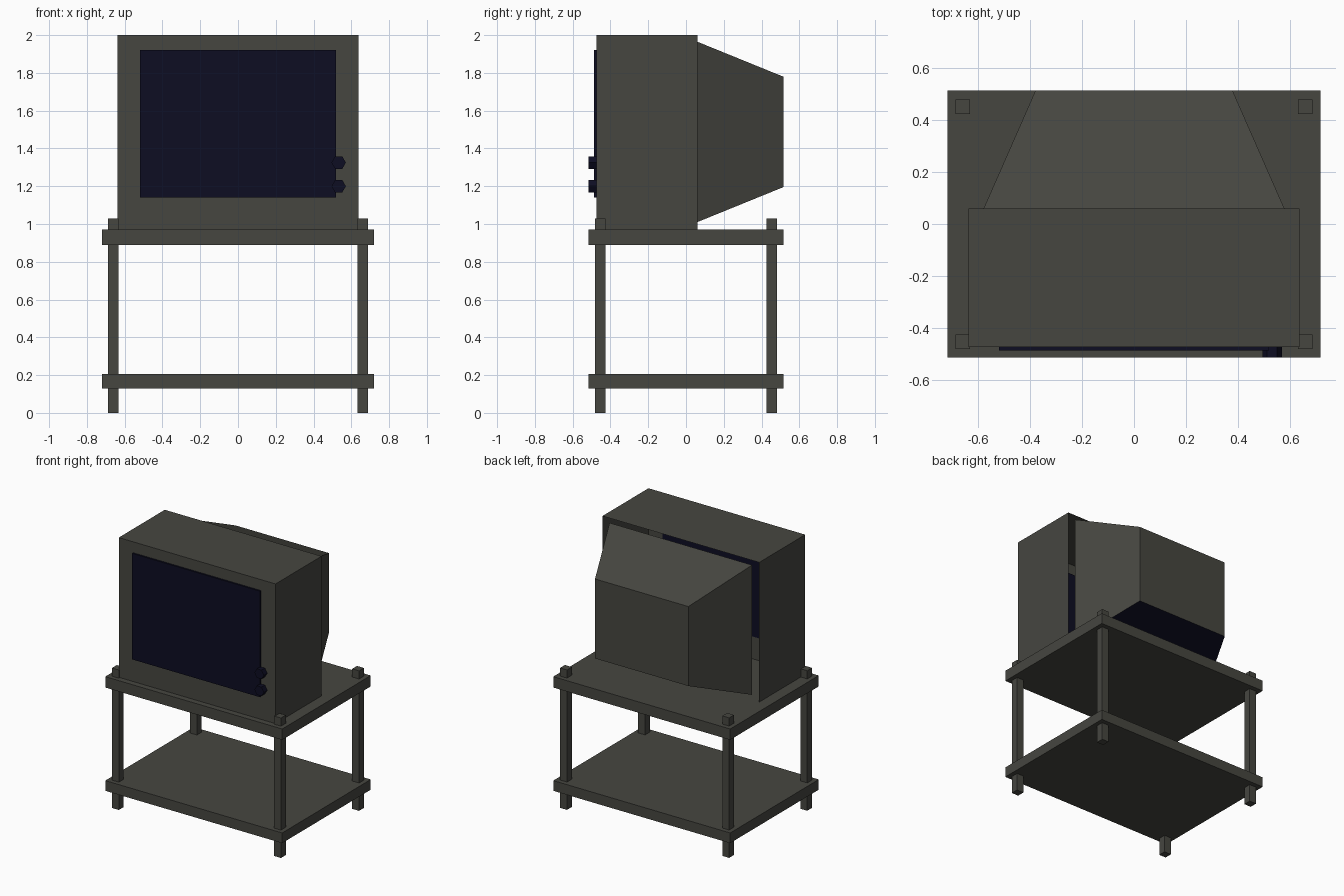
import bpy
import bmesh
import math
from mathutils import Matrix, Vector

default = bpy.data.objects.get("Cube")
if default:
    bpy.data.objects.remove(default, do_unlink=True)


def make_material(name, rgb):
    mat = bpy.data.materials.new(name)
    mat.use_nodes = True
    colour = (*rgb, 1.0)
    mat.diffuse_color = colour
    bsdf = mat.node_tree.nodes["Principled BSDF"]
    bsdf.inputs["Base Color"].default_value = colour
    bsdf.inputs["Roughness"].default_value = 0.8
    return mat


GREY = make_material("warm_dark_grey", (0.061, 0.061, 0.051))
NAVY = make_material("deep_navy", (0.004, 0.004, 0.016))


def finish(name, bm, *materials):
    mesh = bpy.data.meshes.new(name)
    bm.to_mesh(mesh)
    bm.free()
    for mat in materials:
        mesh.materials.append(mat)
    obj = bpy.data.objects.new(name, mesh)
    bpy.context.collection.objects.link(obj)
    return obj


def box_mesh(low, high):
    low, high = Vector(low), Vector(high)
    bm = bmesh.new()
    bmesh.ops.create_cube(bm, size=1)
    bmesh.ops.scale(bm, vec=high - low, verts=bm.verts)
    bmesh.ops.translate(bm, vec=(low + high) / 2, verts=bm.verts)
    bm.normal_update()
    return bm


def remove_faces(bm, test):
    faces = [f for f in bm.faces if test(f.normal)]
    bmesh.ops.delete(bm, geom=faces, context="FACES")


# Stand: two shelves and four posts
for name, bottom, top in (("lower_shelf", 0.13, 0.205), ("upper_shelf", 0.89, 0.97)):
    finish(name, box_mesh((-0.72, -0.515, bottom), (0.72, 0.515, top)), GREY)

for side, x in (("left", 0.66), ("right", -0.66)):
    for end, y in (("front", -0.455), ("back", 0.453)):
        r = 0.028
        finish(f"{end}_{side}_leg", box_mesh((x - r, y - r, 0), (x + r, y + r, 1.03)), GREY)

# Cabinet shell, open at the back
bm = box_mesh((-0.638, -0.475, 0.972), (0.638, 0.06, 2.0))
remove_faces(bm, lambda n: n.y > 0.9)
finish("cabinet", bm, GREY)

# Screen panel passing through the cabinet front
finish("screen", box_mesh((-0.52, -0.488, 1.14), (0.52, -0.468, 1.92)), NAVY)

# Tapered rear housing with a dark underside, open towards the cabinet
bm = box_mesh((-0.58, 0.06, 1.01), (0.58, 0.515, 1.965))
for v in bm.verts:
    if v.co.y > 0.3:
        v.co.x = math.copysign(0.38, v.co.x)
        v.co.z = 1.78 if v.co.z > 1.5 else 1.195
bm.normal_update()
remove_faces(bm, lambda n: n.y < -0.9)
for face in bm.faces:
    face.material_index = 1 if face.normal.z < -0.5 else 0
finish("rear_housing", bm, GREY, NAVY)

# Six-sided control knobs
for name, z in (("upper_knob", 1.325), ("lower_knob", 1.2)):
    bm = bmesh.new()
    bmesh.ops.create_cone(bm, cap_ends=True, segments=6, radius1=0.038, radius2=0.038, depth=0.045)
    # Turn the axis to the front with two corners pointing sideways
    spin = Matrix.Rotation(math.pi / 2, 3, "X") @ Matrix.Rotation(math.pi / 6, 3, "Z")
    bmesh.ops.rotate(bm, cent=(0, 0, 0), matrix=spin, verts=bm.verts)
    if max(v.co.x for v in bm.verts) < 0.037:
        bmesh.ops.rotate(bm, cent=(0, 0, 0), matrix=Matrix.Rotation(math.pi / 6, 3, "Y"), verts=bm.verts)
    bmesh.ops.translate(bm, vec=(0.533, -0.4925, z), verts=bm.verts)
    finish(name, bm, NAVY)
